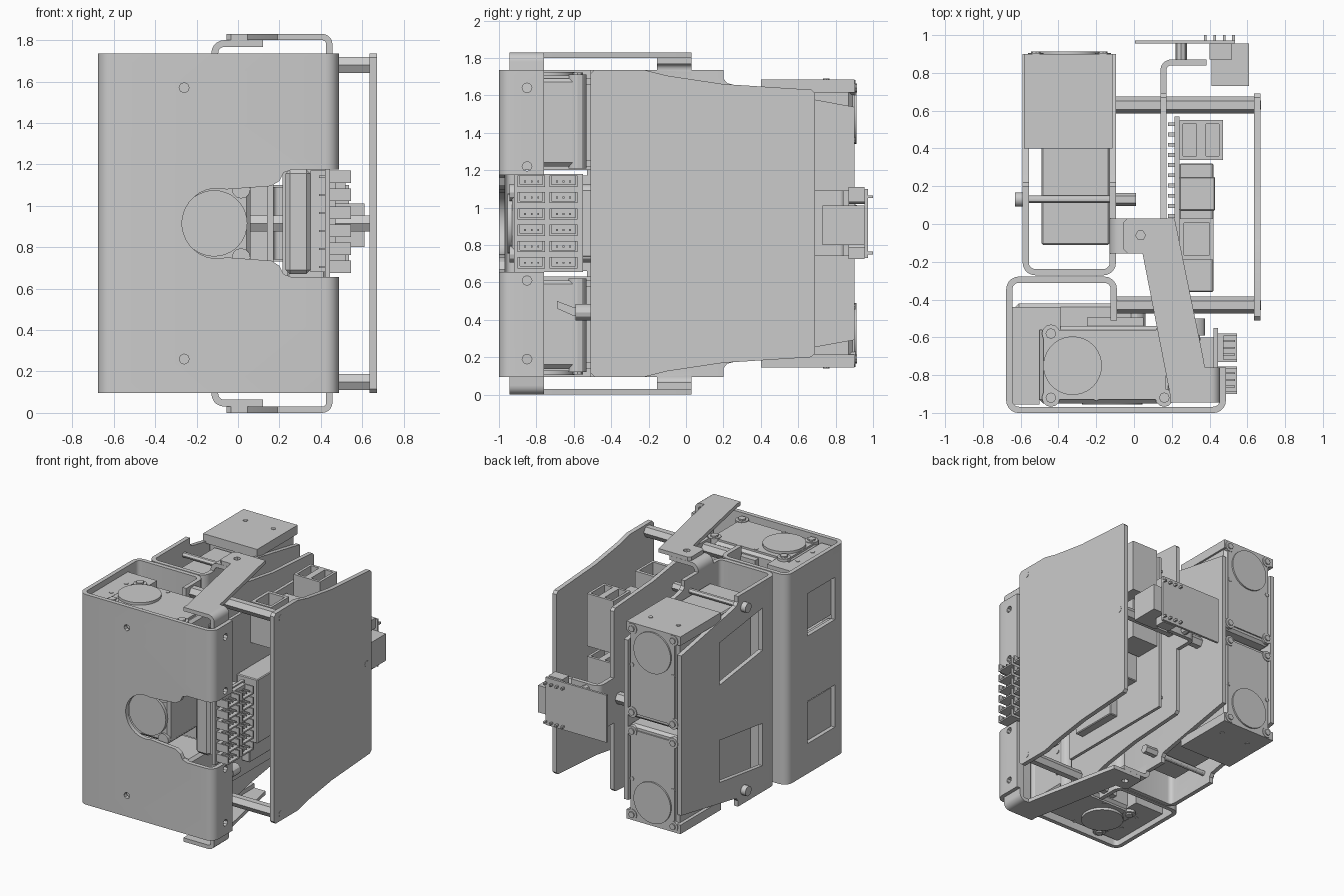
import bpy, bmesh, math
from mathutils import Vector

if "Cube" in bpy.data.objects:
    bpy.data.objects.remove(bpy.data.objects["Cube"])

H = 1.83  # overall height, also used as the mirror height
MAP = {'x': lambda u, v, w: (w, u, v), 'y': lambda u, v, w: (u, w, v), 'z': lambda u, v, w: (u, v, w)}

def prism(name, axis, pts, a, b, bevel=0):
    """Extrude a 2D outline along an axis from a to b."""
    bm = bmesh.new()
    lo = [bm.verts.new(MAP[axis](u, v, a)) for u, v in pts]
    hi = [bm.verts.new(MAP[axis](u, v, b)) for u, v in pts]
    bm.faces.new(lo)
    bm.faces.new(hi[::-1])
    n = len(pts)
    for i in range(n):
        j = (i + 1) % n
        bm.faces.new((lo[i], hi[i], hi[j], lo[j]))
    bmesh.ops.recalc_face_normals(bm, faces=bm.faces[:])
    if bevel:
        bmesh.ops.bevel(bm, geom=bm.edges[:], offset=bevel, segments=1, affect='EDGES')
    me = bpy.data.meshes.new(name)
    bm.to_mesh(me)
    bm.free()
    ob = bpy.data.objects.new(name, me)
    bpy.context.collection.objects.link(ob)
    return ob

def box(name, x0, x1, y0, y1, z0, z1, bevel=0):
    return prism(name, 'z', [(x0, y0), (x1, y0), (x1, y1), (x0, y1)], z0, z1, bevel)

def circle(u, v, r, n=24, start=0, end=360):
    m = n if end - start == 360 else n - 1
    return [(u + r * math.cos(math.radians(start + (end - start) * i / m)),
             v + r * math.sin(math.radians(start + (end - start) * i / m))) for i in range(n)]

def cyl(name, axis, u, v, r, a, b, n=24):
    return prism(name, axis, circle(u, v, r, n), a, b)

def sheet(name, axis, path, t, r, a, b):
    """Bent sheet metal: a centre line with rounded bends, thickened and extruded."""
    P = [Vector(p) for p in path]
    line = [P[0]]
    for p, c, q in zip(P, P[1:], P[2:]):
        s, e = c + (p - c).normalized() * r, c + (q - c).normalized() * r
        o = s + e - c
        line += [o + ((s - o) * math.cos(k * math.pi / 10) + (e - o) * math.sin(k * math.pi / 10)) for k in range(6)]
    line.append(P[-1])
    left, right = [], []
    for i, p in enumerate(line):
        d = (line[min(i + 1, len(line) - 1)] - line[max(i - 1, 0)]).normalized()
        if 0 < i < len(line) - 1:
            d = ((line[i + 1] - p).normalized() + (p - line[i - 1]).normalized()).normalized()
        nrm = Vector((-d.y, d.x)) * t / 2
        left.append(tuple(p + nrm))
        right.append(tuple(p - nrm))
    return prism(name, axis, left + right[::-1], a, b)

def cut(ob, cutters):
    for c in cutters:
        c.hide_render = True
        m = ob.modifiers.new('cut', 'BOOLEAN')
        m.operation, m.object, m.solver = 'DIFFERENCE', c, 'EXACT'
    dg = bpy.context.evaluated_depsgraph_get()
    me = bpy.data.meshes.new_from_object(ob.evaluated_get(dg))
    ob.modifiers.clear()
    ob.data = me
    for c in cutters:
        bpy.data.objects.remove(c)
    return ob

def mirrored(objs):
    """Copy parts to the other half (top to bottom)."""
    for o in objs:
        me = o.data.copy()
        for v in me.vertices:
            v.co.z = H - v.co.z
        me.flip_normals()
        bpy.context.collection.objects.link(bpy.data.objects.new(o.name + '_lower', me))

flip = lambda pts: [(u, H - v) for u, v in pts]

# front bracket: wrapped sheet with a keyhole notch, side windows and screw holes
fb = sheet('front_bracket', 'z', [(-.107, -.51), (-.107, -.295), (-.66, -.295), (-.66, -.984), (.47, -.984), (.47, -.76)],
           .033, .05, .095, 1.735)
notch = circle(-.1, .915, .17, 20, 75, 285) + [(.16, .735), (.2, .71), (.22, .67), (.26, .655), (.6, .655),
                                               (.6, 1.175), (.26, 1.175), (.22, 1.16), (.2, 1.12), (.16, 1.095)]
cs = [prism('c', 'y', notch, -1.1, -.7), box('c', -.2, -.05, -.6, -.34, .38, 1.45)]
for z0, z1 in ((1.17, 1.5), (.33, .66)):
    cs.append(box('c', -.75, -.6, -.87, -.53, z0, z1))
for z in (1.64, 1.22, .61, .19):
    cs.append(cyl('c', 'x', -.85, z, .026, .44, .55, 8))
for z in (1.57, .26):
    cs.append(cyl('c', 'y', -.26, z, .024, -1.1, -.95, 8))
cut(fb, cs)

# rear bracket: U channel with tapered walls
rb = sheet('rear_bracket', 'z', [(-.573, .9), (-.573, -.255), (-.112, -.255), (-.112, .9)], .033, .05, .095, 1.735)
taper = [(.2, 1.9), (.2, 1.69), (.22, 1.665), (.26, 1.655), (1, 1.52), (1, 1.9)]
win = [(-.1, 1.2), (.43, 1.13), (.43, 1.46), (-.1, 1.53)]
cut(rb, [prism('c', 'x', p, -.8, .2) for p in (taper, flip(taper))] +
    [prism('c', 'x', p, -.7, -.5) for p in (win, flip(win))])

# hinge tabs bent out of the rear bracket, and the linking arms
tab = sheet('hinge_tab', 'y', [(-.112, 1.68), (-.112, 1.783), (.12, 1.783)], .033, .045, -.155, .03)
arm = prism('link_arm', 'z', [(-.055, .01), (-.035, .03), (.215, .03), (.365, -.7), (.375, -.76), (.4, -.76), (.4, -.945),
                              (.19, -.945), (.19, -.9), (.045, -.155), (-.035, -.155), (-.055, -.135)], 1.8, H)
cut(arm, [cyl('c', 'z', .035, -.06, .026, 1.7, 1.9, 6)])
leg = sheet('arm_leg', 'y', [(.4, 1.815), (.441, 1.815), (.441, 1.2)], .03, .035, -.945, -.76)
mirrored([tab, arm, leg])

# middle plate and outer side plate
prof = [(-.49, 1.735), (-.22, 1.735), (-.1, 1.705), (.2, 1.66), (.67, 1.63), (.69, 1.61)]
outline = [(-.51, .115), (-.51, 1.715)] + prof + flip(prof)[::-1]
prism('side_plate', 'x', outline, .635, .67)
prism('middle_plate', 'x', outline, .14, .172)
sheet('rear_flange', 'z', [(.156, .69), (.156, .855), (.385, .855)], .032, .04, .74, 1.09)

# hex standoffs and their screws
for y, z in ((-.43, 1.68), (-.43, .15), (.63, .915)):
    cyl('standoff_inner', 'x', y, z, .045, -.095, .14, 6)
    cyl('standoff_outer', 'x', y, z, .045, .172, .635, 6)
    cyl('standoff_screw', 'x', y, z, .024, .63, .672, 8)

# cross bolts through the rear bracket
for z in (1.63, .2):
    cyl('cross_bolt', 'x', .13, z, .02, -.62, -.05, 12)
    cyl('bolt_head', 'x', .13, z, .038, -.63, -.588, 16)
    cyl('bolt_nut', 'x', .13, z, .035, -.095, .01, 6)

# front servo (upper), output disc facing up
S = [box('front_servo', -.5, .2, -.95, -.54, 1.22, 1.69, .02),
     box('front_servo_cover', -.48, .17, -.93, -.56, 1.68, 1.705),
     cyl('front_servo_disc', 'z', -.325, -.75, .155, 1.7, 1.725, 36),
     box('front_servo_frame', -.645, -.5, -.955, -.44, 1.2, 1.69),
     box('front_servo_ledge', -.5, -.39, -.56, -.44, 1.22, 1.69),
     box('front_servo_ledge', -.25, .05, -.56, -.495, 1.25, 1.66)]
for x, y in ((-.44, -.58), (-.44, -.92), (.16, -.92), (.16, -.58)):
    S += [cyl('front_servo_boss', 'z', x, y, .048, 1.21, 1.71, 12), cyl('front_servo_screw', 'z', x, y, .028, 1.7, 1.722, 8)]
for x, y in ((-.54, -.61), (-.54, -.79), (-.2, -.58), (-.2, -.92)):
    S.append(cyl('front_servo_pin', 'z', x, y, .016, 1.67, 1.708 if x > -.5 else 1.694, 8))
for z in (1.57, 1.39):
    S.append(cyl('front_servo_pin', 'x', -.635, z, .016, .19, .206, 8))

# rear servo (upper), output disc facing back, with a slimmer body reaching forward
S += [box('rear_servo', -.556, -.13, .42, .89, .94, 1.67, .02),
      box('rear_servo_top_frame', -.582, -.115, .4, .9, 1.615, 1.685),
      box('rear_servo_cover', -.53, -.15, .88, .9, .98, 1.66),
      box('rear_servo_body', -.49, -.13, -.11, .41, .94, 1.6, .008),
      cyl('rear_servo_disc', 'y', -.345, 1.5, .16, .89, .912, 36)]
for x in (-.52, -.165):
    for z in (.99, 1.64):
        S += [cyl('rear_servo_boss', 'y', x, z, .042, .42, .905, 12), cyl('rear_servo_screw', 'y', x, z, .024, .9, .914, 8)]
    S.append(cyl('rear_servo_pin', 'y', x, 1.36, .016, .88, .905, 8))
for x in (-.46, -.22):
    S.append(cyl('rear_servo_pin', 'z', x, .75, .017, 1.68, 1.69, 8))
mirrored(S)

# middle servo behind the keyhole, output disc facing front
box('middle_servo', -.63, .06, -.93, -.42, .72, 1.11, .02)
cyl('middle_servo_disc', 'y', -.115, .915, .16, -.955, -.93, 36)
for x in (.015, -.585):
    for z in (.75, 1.08):
        cyl('middle_servo_boss', 'y', x, z, .045, -.945, -.44, 12)

# main circuit board with sockets and header pins
box('main_board', .215, .24, -.45, .57, .28, 1.55)
for z0, z1 in ((1.2, 1.61), (.8, 1.12)):
    cut(box('double_socket', .24, .47, .34, .55, z0, z1),
        [box('c', a, a + .07, .36, .53, z1 - .1, z1 + .1) for a in (.26, .38)])
for n, b in {'tall_chip': (.24, .43, .07, .25, 1.15, 1.5),
             'spacer_block': (.24, .42, -.36, .32, .6, 1.1), 'low_chip': (.24, .31, -.3, .1, .4, .55)}.items():
    box(n, *b, .006)
cut(box('network_socket', .24, .42, -.19, .03, 1.28, 1.6), [box('c', .265, .4, -.165, .005, 1.5, 1.7)])
for k in range(18):
    for z in (1.45, .38):
        box('header_pin', .18, .215, -.4 + .054 * k, -.38 + .054 * k, z, z + .02)

# front connector board with two columns of six open sockets
box('connector_board', .42, .445, -.92, -.55, .655, 1.18)
box('connector_base', .23, .35, -.86, -.58, .67, 1.175, .02)
box('connector_spacer', .35, .42, -.84, -.6, .68, 1.17)
for y0, y1 in ((-.9, -.755), (-.73, -.58)):
    for k in range(6):
        z = .675 + k * .087
        cut(box('connector', .445, .545, y0, y1, z, z + .06),
            [box('c', .475, .6, y0 + .012, y1 - .012, z + .012, z + .075)])
        for j in range(3):
            y = y0 + .035 + j * .035
            box('connector_pin', .39, .535, y, y + .01, z + .025, z + .035)

# sensor board at the back with its box connector
box('rear_board', .005, .535, .955, .972, .73, 1.1)
box('rear_socket', .41, .61, .73, .955, .8, 1.01)
for z0, z1 in ((.725, .79), (1.03, 1.11)):
    box('rear_side_socket', .4, .52, .87, .955, z0, z1)
for z in (.78, 1.05):
    cyl('rear_board_spacer', 'y', .25, z, .03, .865, .96, 8)
for k in range(8):
    box('rear_pin', .37 + .05 * (k % 4), .385 + .05 * (k % 4), .97, 1.0, .75 + .3 * (k // 4), .765 + .3 * (k // 4))

# cable and plug near the lower front servo
cyl('cable_plug', 'y', .33, .44, .045, -.59, -.5, 12)
prism('cable', 'x', [(-.69, .46), (-.6, .42), (-.57, .42), (-.57, .46), (-.61, .47), (-.69, .5)], .31, .35)

# smooth the round parts, keep edges sharp
for o in bpy.context.scene.objects:
    o.select_set(True)
    bpy.context.view_layer.objects.active = o
bpy.ops.object.shade_smooth_by_angle(angle=math.radians(30))
